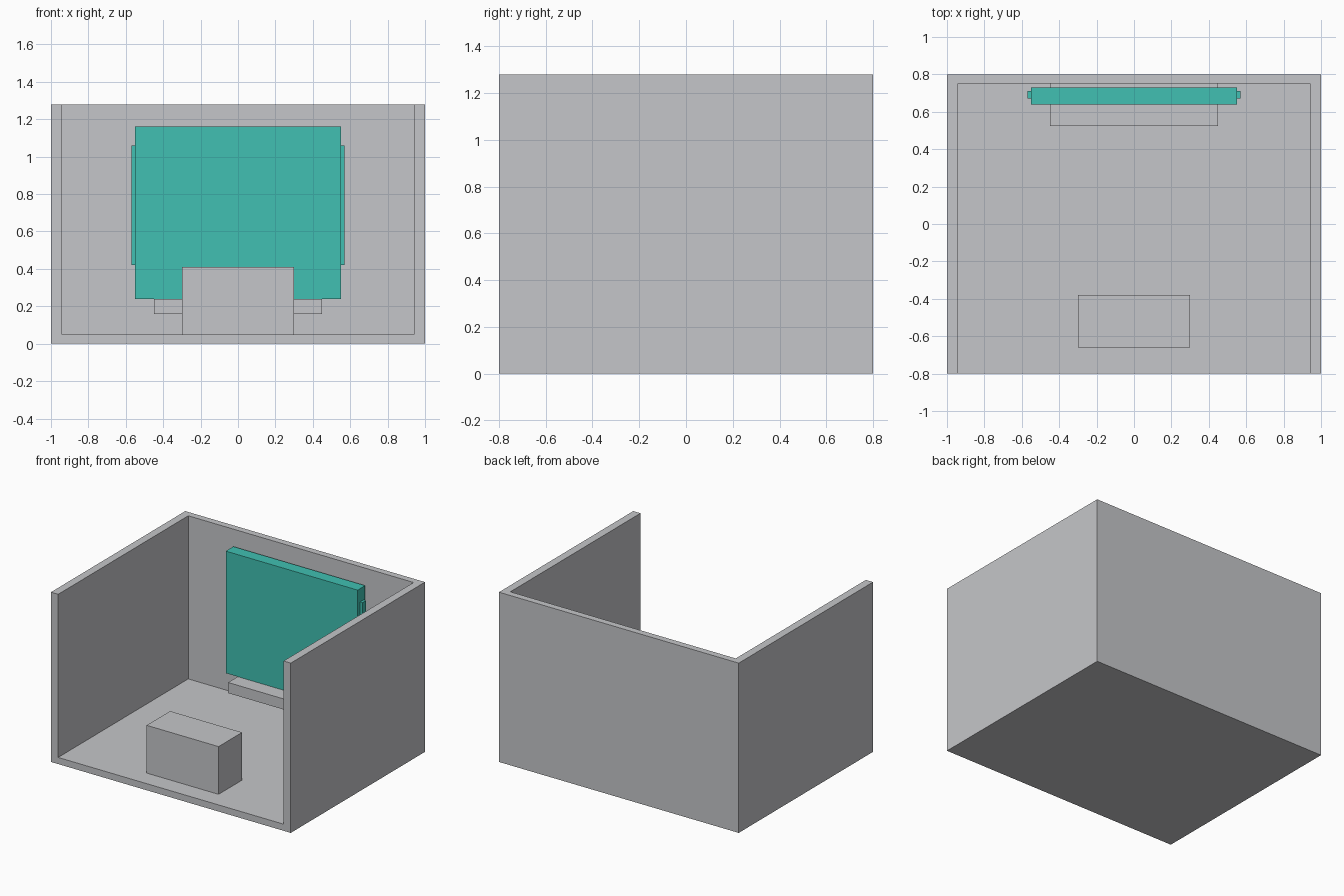
import bpy

if "Cube" in bpy.data.objects:
    bpy.data.objects.remove(bpy.data.objects["Cube"])


def material(name, rgb):
    m = bpy.data.materials.new(name)
    m.diffuse_color = (*rgb, 1)
    m.use_nodes = True
    m.node_tree.nodes["Principled BSDF"].inputs["Base Color"].default_value = m.diffuse_color
    return m


GREY = material("light_grey", (0.56, 0.565, 0.585))
TEAL = material("teal", (0.052, 0.53, 0.445))


def box(name, x, y, z, mat):
    """Box spanning the given (min, max) ranges."""
    spans = (x, y, z)
    bpy.ops.mesh.primitive_cube_add(size=1)
    ob = bpy.context.object
    ob.name = name
    for v in ob.data.vertices:
        v.co = [(a + b) / 2 + c * (b - a) for (a, b), c in zip(spans, v.co)]
    ob.data.materials.append(mat)
    return ob


# Room shell: solid block hollowed out, open at the front and top
room = box("room_shell", (-1, 1), (-0.8, 0.8), (0, 1.28), GREY)
cutter = box("room_cutter", (-0.94, 0.94), (-1, 0.75), (0.05, 1.5), GREY)
cutter.hide_render = True
cut = room.modifiers.new("hollow", 'BOOLEAN')
cut.operation = 'DIFFERENCE'
cut.solver = 'EXACT'
cut.object = cutter
bpy.context.view_layer.objects.active = room
bpy.ops.object.modifier_apply(modifier=cut.name)
bpy.data.objects.remove(cutter)

# Block standing on the floor near the front
box("floor_block", (-0.30, 0.30), (-0.66, -0.38), (0.05, 0.41), GREY)

# Wall shelf below the panel
box("wall_shelf", (-0.45, 0.45), (0.525, 0.75), (0.16, 0.24), GREY)

# Large panel with a thin strip on each side
box("panel", (-0.55, 0.55), (0.64, 0.73), (0.24, 1.16), TEAL)
for side, name in ((-1, "left_strip"), (1, "right_strip")):
    xs = sorted((side * 0.55, side * 0.57))
    box(name, xs, (0.67, 0.71), (0.42, 1.06), TEAL)
